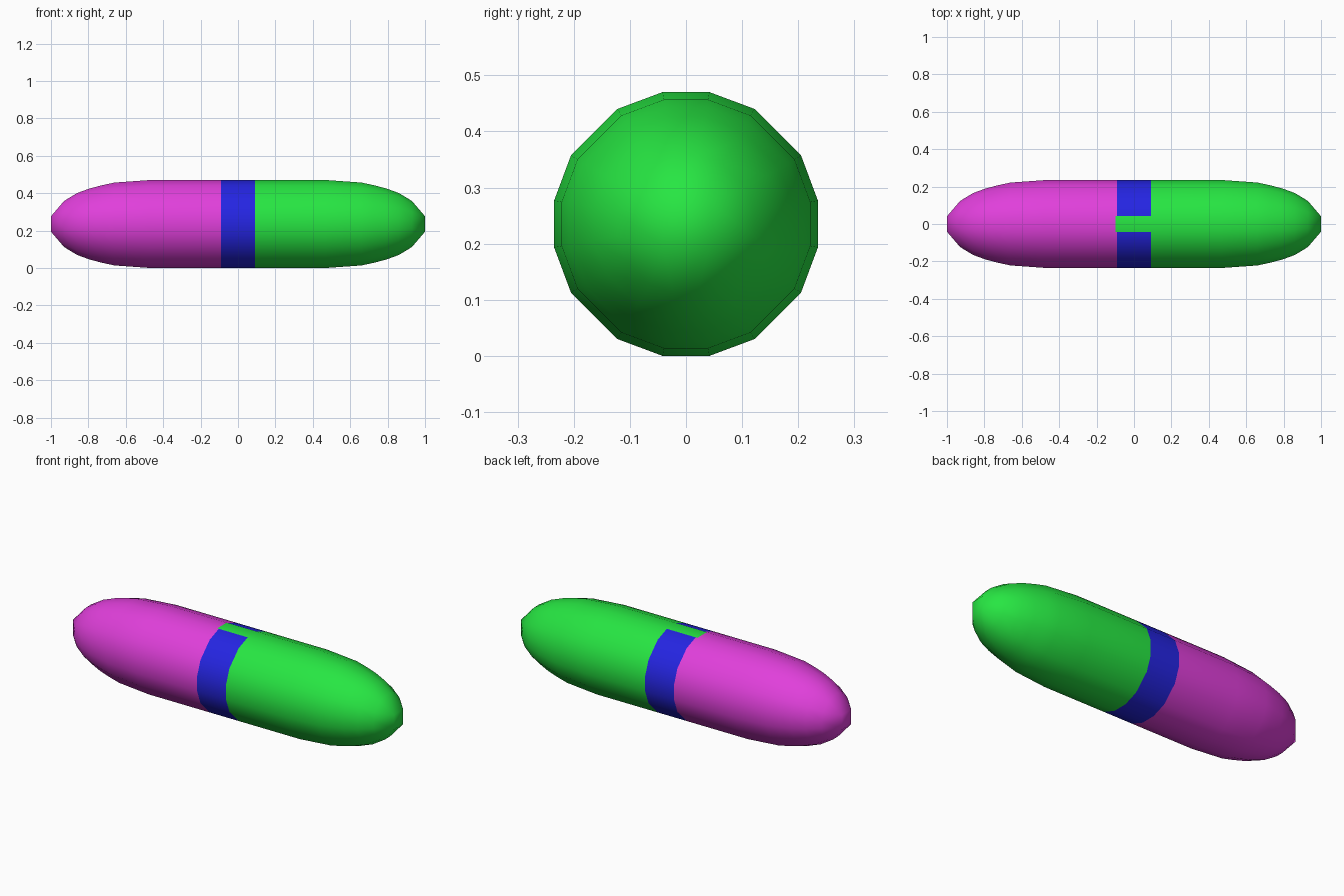
import bpy, bmesh, math

if "Cube" in bpy.data.objects:
    bpy.data.objects.remove(bpy.data.objects["Cube"])

R = 0.2387          # body radius
CZ = 0.235          # height of the long axis
BAND = 0.09         # half width of the middle band
TAB = 0.042         # half width of the tab on top


def material(name, rgb):
    m = bpy.data.materials.new(name)
    m.diffuse_color = (*rgb, 1)
    m.use_nodes = True
    m.node_tree.nodes["Principled BSDF"].inputs["Base Color"].default_value = m.diffuse_color
    return m


# Sixteen-sided cross-section with flats on top, bottom and sides
angles = []
for q in range(4):
    angles += [math.radians(q * 90 + a) for a in (10.1, 30.8, 59.2, 79.9)]

# Stations along the axis (x, radius): straight barrel with rounded ends
cap = [(0.47, R), (0.66, 0.225), (0.72, 0.212), (0.79, 0.194), (0.86, 0.168), (0.93, 0.125)]
stations = ([(-x, r) for x, r in reversed(cap)]
            + [(-BAND - 0.01, R), (-BAND, R), (BAND, R)] + cap)

bm = bmesh.new()


def square_tip(x):
    """Ring gathered into the four corners of a small end square."""
    return [bm.verts.new((x, math.copysign(0.041, math.cos(a)),
                          CZ + math.copysign(0.041, math.sin(a)))) for a in angles]


rings = [square_tip(-1)]
for x, r in stations:
    rings.append([bm.verts.new((x, r * math.cos(a), CZ + r * math.sin(a))) for a in angles])
rings.append(square_tip(1))

# Skin between rings, then close both tips
n = len(angles)
for a, b in zip(rings, rings[1:]):
    for i in range(n):
        j = (i + 1) % n
        bm.faces.new((a[i], a[j], b[j], b[i]))
bm.faces.new(rings[0])
bm.faces.new(rings[-1])
bmesh.ops.remove_doubles(bm, verts=bm.verts, dist=1e-4)
bmesh.ops.recalc_face_normals(bm, faces=bm.faces)

# Colours: one per half, a middle band, and a tab crossing the band on top
for f in bm.faces:
    f.smooth = True
    c = f.calc_center_median()
    on_tab = abs(c.y) < TAB * 0.5 and c.z > CZ + 0.2 and abs(c.x) < BAND + 0.01
    if on_tab or c.x > BAND:
        f.material_index = 1
    elif c.x > -BAND:
        f.material_index = 2
    else:
        f.material_index = 0

mesh = bpy.data.meshes.new("capsule")
bm.to_mesh(mesh)
bm.free()
for m in (material("magenta", (0.75, 0.05, 0.71)),
          material("green", (0.02, 0.79, 0.055)),
          material("blue", (0.018, 0.018, 0.76))):
    mesh.materials.append(m)
capsule = bpy.data.objects.new("capsule", mesh)
bpy.context.collection.objects.link(capsule)
